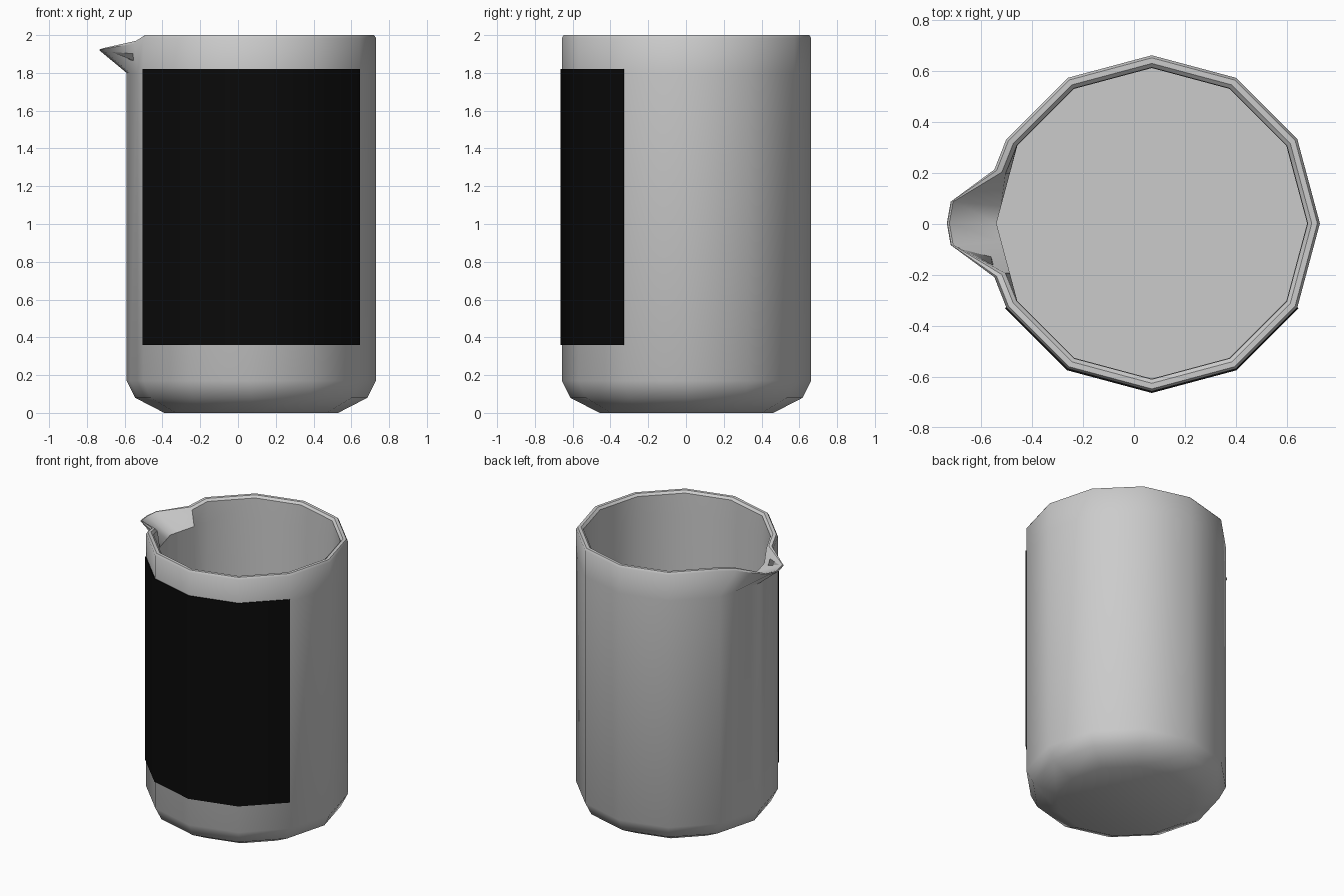
import bpy, bmesh, math

if "Cube" in bpy.data.objects:
    bpy.data.objects.remove(bpy.data.objects["Cube"])

CX, CY, SIDES, R = 0.07, 0.0025, 12, 0.66


def material(name, rgb):
    m = bpy.data.materials.new(name)
    m.diffuse_color = (*rgb, 1)
    m.use_nodes = True
    m.node_tree.nodes["Principled BSDF"].inputs["Base Color"].default_value = m.diffuse_color
    return m


def make_object(name, bm, mat):
    bmesh.ops.recalc_face_normals(bm, faces=bm.faces)
    me = bpy.data.meshes.new(name)
    bm.to_mesh(me)
    bm.free()
    me.materials.append(mat)
    ob = bpy.data.objects.new(name, me)
    bpy.context.collection.objects.link(ob)
    bpy.context.view_layer.objects.active = ob
    ob.select_set(True)
    bpy.ops.object.shade_smooth_by_angle(angle=math.radians(42))
    ob.select_set(False)


def corner(k):
    a = k * 2 * math.pi / SIDES
    return math.cos(a), math.sin(a)


def between(k0, k1, t):
    (ax, ay), (bx, by) = corner(k0), corner(k1)
    return ax + (bx - ax) * t, ay + (by - ay) * t


glass = material("light_grey", (0.6, 0.6, 0.6))
black = material("black", (0.003, 0.003, 0.003))

# Outline: twelve corners plus extra columns around the spout (at -x)
outline = [(corner(k), None) for k in range(6)]
outline += [(between(5, 6, 0.36), "shoulder"), (between(5, 6, 0.78), "tip"),
            (corner(6), "middle"),
            (between(6, 7, 0.22), "tip"), (between(6, 7, 0.64), "shoulder")]
outline += [(corner(k), None) for k in range(7, SIDES)]

# Wall profile from underside, over the rim, down to the inner floor
profile = [(0.46, 0.0), (0.615, 0.08), (0.66, 0.17), (0.66, 1.80),
           (0.66, 1.985), (0.65, 2.0), (0.628, 2.0), (0.612, 1.985),
           (0.61, 1.84), (0.61, 0.10)]
RIM = range(4, 8)

bm = bmesh.new()
rings = []
for i, (r, z) in enumerate(profile):
    ring = []
    for (ux, uy), kind in outline:
        x, y, h = CX + r * ux, CY + r * uy, z
        side = 1 if uy > 0 else -1
        inward = R - r
        if i in RIM and kind == "shoulder":      # rim starts to flare
            x, h = x - 0.015, z - 0.03
        elif i in RIM and kind == "tip":         # thin pouring lip
            x, y, h = -0.72 + inward * 0.3, CY + side * 0.085, 1.93 - (2 - z) * 0.3
        elif i in RIM and kind == "middle":
            x, h = -0.735 + inward * 0.3, 1.925 - (2 - z) * 0.3
        ring.append(bm.verts.new((x, y, h)))
    rings.append(ring)
n = len(outline)
for a, b in zip(rings, rings[1:]):
    for j in range(n):
        k = (j + 1) % n
        bm.faces.new((a[j], a[k], b[k], b[j]))
bm.faces.new(rings[0][::-1])
bm.faces.new(rings[-1])
make_object("beaker_body", bm, glass)

# Label: thin plate wrapped over the four front facets
bm = bmesh.new()
cols = []
for k in range(7, 12):
    ux, uy = corner(k)
    cols.append([bm.verts.new((CX + r * ux, CY + r * uy, z))
                 for r, z in ((0.659, 0.36), (0.666, 0.36), (0.666, 1.82), (0.659, 1.82))])
for a, b in zip(cols, cols[1:]):
    for j in range(4):
        k = (j + 1) % 4
        bm.faces.new((a[j], a[k], b[k], b[j]))
bm.faces.new(cols[0])
bm.faces.new(cols[-1][::-1])
make_object("front_label", bm, black)
